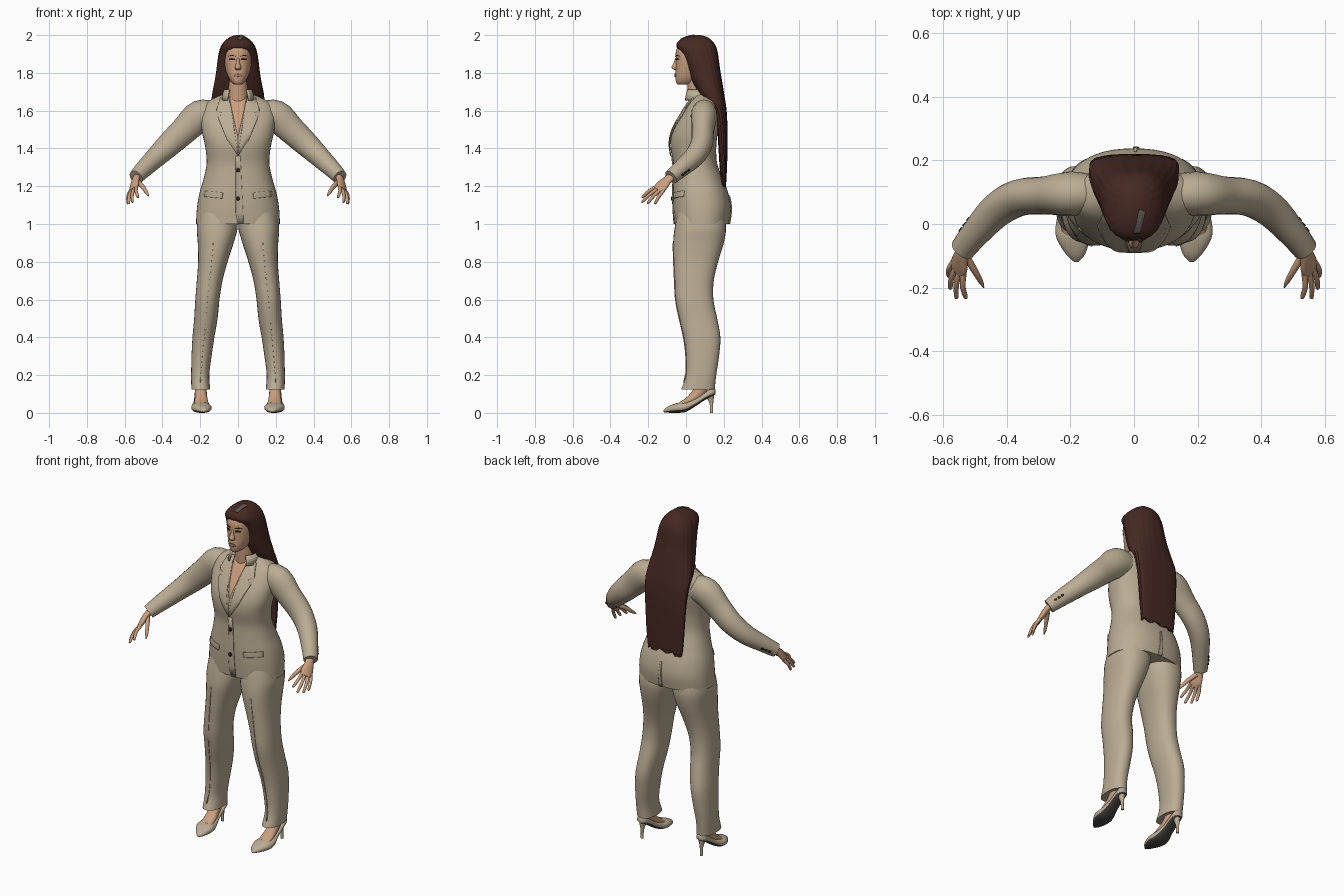
import bpy, bmesh, math, random
from mathutils import Vector
from mathutils.bvhtree import BVHTree

random.seed(4)
if "Cube" in bpy.data.objects:
    bpy.data.objects.remove(bpy.data.objects["Cube"])


def material(name, rgb):
    m = bpy.data.materials.new(name)
    m.use_nodes = True
    m.diffuse_color = (*rgb, 1)
    m.node_tree.nodes["Principled BSDF"].inputs["Base Color"].default_value = (*rgb, 1)
    return m


CLOTH = material("beige cloth", (.50, .42, .30))
SKIN = material("skin", (.60, .35, .21))
HAIR = material("dark brown hair", (.062, .022, .016))
DARK = material("dark brown details", (.03, .018, .015))
LIPS = material("lips", (.42, .19, .13))
SOLE = material("dark sole", (.06, .055, .05))
PARTING = material("grey parting", (.12, .10, .09))


def make(name, verts, faces, mat, mirror=False, solid=0):
    """Build a smooth object, or a left and right pair; return its surface tree."""
    for side, label in ((1, "left_"), (-1, "right_")) if mirror else ((1, ""),):
        me = bpy.data.meshes.new(label + name)
        me.from_pydata([(v[0] * side, v[1], v[2]) for v in verts], [],
                       [f[::side] for f in faces])
        bm = bmesh.new()
        bm.from_mesh(me)
        if not solid:
            bmesh.ops.recalc_face_normals(bm, faces=bm.faces)
        bm.to_mesh(me)
        bm.free()
        me.materials.append(mat)
        me.shade_smooth()
        me.set_sharp_from_angle(angle=math.radians(50))
        ob = bpy.data.objects.new(label + name, me)
        bpy.context.collection.objects.link(ob)
        if solid:
            mod = ob.modifiers.new("thickness", 'SOLIDIFY')
            mod.thickness, mod.offset = solid, 0
    return BVHTree.FromPolygons(verts, faces)


def smooth(secs, k=4):
    """Spline through section tuples."""
    out = []
    for i in range(len(secs) - 1):
        a, b, c, d = (secs[max(0, min(len(secs) - 1, i + j))] for j in (-1, 0, 1, 2))
        for s in range(k):
            t = s / k
            out.append([q + .5 * t * (r - p + t * (2*p - 5*q + 4*r - w + t * (3*(q - r) + w - p)))
                        for p, q, r, w in zip(a, b, c, d)])
    return out + [list(secs[-1])]


def loft(name, rings, mat, mirror=False):
    n = len(rings[0])
    verts = [v for r in rings for v in r]
    faces = [[i*n + j, i*n + (j+1) % n, (i+1)*n + (j+1) % n, (i+1)*n + j]
             for i in range(len(rings) - 1) for j in range(n)]
    faces += [list(range(n))[::-1], list(range(len(verts) - n, len(verts)))]
    return make(name, verts, faces, mat, mirror)


def oval(n, p):
    e = 2 / p
    for j in range(n):
        c, s = math.cos(math.tau * j / n), math.sin(math.tau * j / n)
        yield math.copysign(abs(c) ** e, c), math.copysign(abs(s) ** e, s)


def stack(name, secs, mat, mirror=False, n=32, p=2.3, axis='z', wave=0, ragged=0):
    """Sections: position along axis, centre x, half width, low side, high side."""
    rings = []
    for t, cx, hw, lo, hi in smooth(secs):
        ring = []
        for j, (c, s) in enumerate(oval(n, p)):
            w = 1 + wave * math.sin(j * 1.9)
            x, o = cx + hw * c * w, (lo + hi) / 2 + (hi - lo) / 2 * s * w
            ring.append((x, o, t) if axis == 'z' else (x, t, o))
        rings.append(ring)
    if ragged:
        rings[0] = [(x, y, z + random.uniform(-ragged, ragged)) for x, y, z in rings[0]]
    return loft(name, rings, mat, mirror)


def limb(name, secs, mat, ref=(0, 1, 0), n=20, mirror=True):
    """Tube square to its path. Sections: x, y, z, radius along ref, other radius."""
    secs = smooth(secs)
    pts = [Vector(s[:3]) for s in secs]
    rings = []
    for i, s in enumerate(secs):
        t = (pts[min(i + 1, len(pts) - 1)] - pts[max(i - 1, 0)]).normalized()
        a = Vector(ref)
        a = (a - t * a.dot(t)).normalized()
        b = t.cross(a)
        rings.append([tuple(pts[i] + a * c * s[3] + b * d * s[4]) for c, d in oval(n, 2)])
    return loft(name, rings, mat, mirror)


def plate(name, outline, target, mat, mirror=False, toward=(0, 1, 0), cuts=5, lift=.003):
    """Thin panel laid on a surface; outline is x,z (or x,y when laid from above)."""
    d = Vector(toward)
    bm = bmesh.new()
    flat = [(x, -1, h) if d.y > 0 else (x, 1, h) if d.y < 0 else (x, h, 3) for x, h in outline]
    bm.faces.new([bm.verts.new(v) for v in flat])
    bmesh.ops.triangulate(bm, faces=bm.faces[:])
    bmesh.ops.subdivide_edges(bm, edges=bm.edges[:], cuts=cuts, use_grid_fill=True)
    bm.verts.index_update()
    verts = []
    for v in bm.verts:
        hit = target.ray_cast(v.co, d)[0] or target.find_nearest(v.co + d * .95)[0]
        verts.append(tuple(hit - d * lift))
    faces = [[v.index for v in f.verts] for f in bm.faces]
    bm.free()
    make(name, verts, faces, mat, mirror, solid=.006)


def disc(x, h, rx, rh, n=12):
    return [(x + rx * math.cos(math.tau * i / n), h + rh * math.sin(math.tau * i / n))
            for i in range(n)]


# Jacket body
jacket = stack("jacket", [
    (1.0, 0, .222, -.062, .228), (1.08, 0, .218, -.068, .238), (1.16, 0, .205, -.07, .225),
    (1.24, 0, .182, -.068, .195), (1.32, 0, .166, -.068, .165), (1.4, 0, .172, -.082, .16),
    (1.46, 0, .185, -.08, .165), (1.52, 0, .195, -.06, .175), (1.58, 0, .2, -.025, .18),
    (1.63, 0, .185, .005, .175), (1.665, 0, .13, .03, .16), (1.69, 0, .07, .045, .13)],
    CLOTH, n=48)
plate("chest_skin", [(0, 1.45), (.03, 1.58), (.045, 1.68), (-.045, 1.68), (-.03, 1.58)],
      jacket, SKIN)
plate("lapel", [(0, 1.36), (.06, 1.45), (.105, 1.56), (.082, 1.585), (.115, 1.6),
                (.095, 1.665), (.05, 1.68), (.03, 1.59), (0, 1.46)],
      jacket, CLOTH, True, lift=.006)
plate("front_overlap", [(-.012, 1.36), (-.012, 1.06), (.0, 1.0), (.03, 1.0), (.012, 1.36)],
      jacket, CLOTH, lift=.001)
plate("pocket_flap", [(.08, 1.165), (.175, 1.175), (.178, 1.145), (.083, 1.135)],
      jacket, CLOTH, True)
plate("back_vent", [(-.004, 1.0), (.02, 1.0), (.008, 1.15), (0, 1.15)], jacket, CLOTH,
      toward=(0, -1, 0))
for label, z in (("upper", 1.285), ("lower", 1.135)):
    plate(label + "_button", disc(0, z, .011, .011), jacket, DARK, cuts=1, lift=.007)

# Standing collar, open at the front
around = [math.radians(a) for a in range(-50, 231, 10)]
collar = [(r * math.cos(a), .06 + r * math.sin(a) * .95, z)
          for r, z in ((.088, 1.655), (.07, 1.71)) for a in around]
m = len(around)
make("collar", collar, [[i, i + 1, m + i + 1, m + i] for i in range(m - 1)], CLOTH, solid=.008)

# Sleeves and cuff buttons
sleeve = limb("sleeve", [
    (.12, .095, 1.575, .06, .07), (.2, .095, 1.572, .07, .084), (.28, .09, 1.5, .06, .074),
    (.36, .083, 1.425, .058, .066), (.43, .045, 1.358, .055, .056), (.5, -.03, 1.29, .045, .046),
    (.54, -.08, 1.248, .04, .039)], CLOTH)
for i in range(3):
    plate(f"cuff_button_{i + 1}", disc(.545 - .012 * i, 1.262 + .011 * i, .006, .006), sleeve,
          DARK, True, toward=(0, -1, 0), cuts=1)

# Hands
spread = Vector((-.575, -.73, .365))
limb("palm", [(.525, -.06, 1.262, .024, .02), (.542, -.095, 1.235, .026, .017),
              (.55, -.13, 1.2, .036, .015), (.556, -.15, 1.18, .03, .01)], SKIN, spread)
knuckle = Vector((.552, -.138, 1.187))
tips = {"index": (.53, -.235, 1.14), "middle": (.56, -.235, 1.115),
        "ring": (.58, -.205, 1.108), "little": (.585, -.165, 1.107)}
for i, (label, tip) in enumerate(tips.items()):
    a, b = knuckle + spread * (.026 - .0175 * i), Vector(tip)
    mid = a.lerp(b, .5) + Vector((.006, 0, .006))
    limb(label + "_finger", [(*a, .01, .01), (*mid, .009, .009), (*a.lerp(b, .93), .007, .007),
                             (*b, .002, .002)], SKIN, spread, 10)
limb("thumb", [(.53, -.1, 1.225, .013, .013), (.503, -.145, 1.195, .012, .011),
               (.483, -.18, 1.165, .009, .008), (.473, -.2, 1.148, .002, .002)],
     SKIN, (0, 0, 1), 10)

# Trousers
leg = stack("trouser_leg", [
    (.125, .197, .05, -.025, .152), (.2, .2, .048, .0, .16), (.3, .193, .053, .0, .175),
    (.4, .183, .058, -.012, .182), (.5, .17, .062, -.035, .165), (.6, .162, .064, -.055, .145),
    (.7, .15, .068, -.06, .147), (.8, .133, .078, -.065, .17), (.9, .118, .095, -.068, .2),
    (.98, .11, .108, -.06, .212), (1.06, .105, .1, -.045, .2)], CLOTH, True)
plate("trouser_crease", [(.198, .16), (.202, .16), (.134, .9), (.13, .9)], leg, CLOTH, True,
      cuts=12, lift=.001)

# Feet and shoes
limb("foot", [(.192, -.03, .042, .036, .015), (.194, .01, .062, .036, .02),
              (.196, .05, .09, .032, .03), (.197, .08, .13, .031, .036),
              (.197, .085, .2, .033, .035)], SKIN, (1, 0, 0))
stack("shoe", [
    (-.12, .182, .006, .004, .014), (-.095, .184, .03, .001, .034), (-.045, .192, .052, 0, .053),
    (0, .196, .05, .006, .058), (.05, .197, .037, .035, .078), (.1, .197, .034, .068, .108),
    (.14, .197, .03, .088, .132), (.155, .197, .014, .098, .126)], CLOTH, True, axis='y')
for label in ("left_shoe", "right_shoe"):
    me = bpy.data.objects[label].data
    me.materials.append(SOLE)
    for f in me.polygons:
        f.material_index = int(f.normal.z < -.55)
stack("shoe_heel", [(0, .197, .008, .128, .144), (.05, .197, .009, .124, .144),
                    (.1, .197, .022, .1, .15)], CLOTH, True, n=16)

# Neck, head and face
limb("neck", [(0, .075, 1.6, .06, .06), (0, .06, 1.69, .052, .05), (0, .055, 1.8, .05, .05)],
     SKIN, (1, 0, 0), mirror=False)
head = stack("head", [
    (1.738, 0, .018, -.042, .02), (1.75, 0, .034, -.052, .06), (1.78, 0, .053, -.056, .1),
    (1.82, 0, .067, -.054, .13), (1.87, 0, .074, -.054, .145), (1.92, 0, .072, -.052, .145),
    (1.96, 0, .055, -.025, .12), (1.98, 0, .02, .02, .08)], SKIN, n=40, p=2.2)
stack("nose", [(1.815, 0, .012, -.06, -.04), (1.828, 0, .017, -.076, -.04),
               (1.85, 0, .01, -.067, -.04), (1.88, 0, .007, -.056, -.04)], SKIN, n=16, p=2)
plate("eye", disc(.031, 1.872, .014, .005), head, DARK, True, cuts=2, lift=.001)
plate("eyebrow", [(.014, 1.888), (.035, 1.896), (.052, 1.888), (.035, 1.891)], head, DARK, True,
      cuts=3, lift=.001)
plate("lips", disc(0, 1.787, .022, .008), head, LIPS, cuts=3)
stack("ear", [(1.82, .075, .004, .03, .045), (1.85, .079, .008, .028, .058),
              (1.875, .077, .004, .035, .055)], SKIN, True, n=12)

# Long hair falling down the back
hair = stack("hair", [
    (1.205, 0, .112, .185, .212), (1.3, 0, .122, .178, .217), (1.4, 0, .128, .172, .22),
    (1.5, 0, .134, .165, .22), (1.6, 0, .14, .145, .215), (1.65, 0, .14, .1, .208),
    (1.7, 0, .134, .062, .2), (1.76, 0, .122, .03, .19), (1.82, 0, .113, .008, .18),
    (1.87, 0, .107, -.01, .173), (1.91, 0, .1, -.03, .167), (1.94, 0, .09, -.05, .158),
    (1.965, 0, .073, -.042, .142), (1.985, 0, .05, -.012, .12), (1.997, 0, .024, .025, .092),
    (2.0, 0, .008, .05, .07)], HAIR, n=72, p=2.5, wave=.012, ragged=.014)
plate("hair_parting", [(-.002, -.03), (.02, -.028), (.035, .04), (.015, .045), (.008, .005)],
      hair, PARTING, toward=(0, 0, -1), cuts=4, lift=.001)
